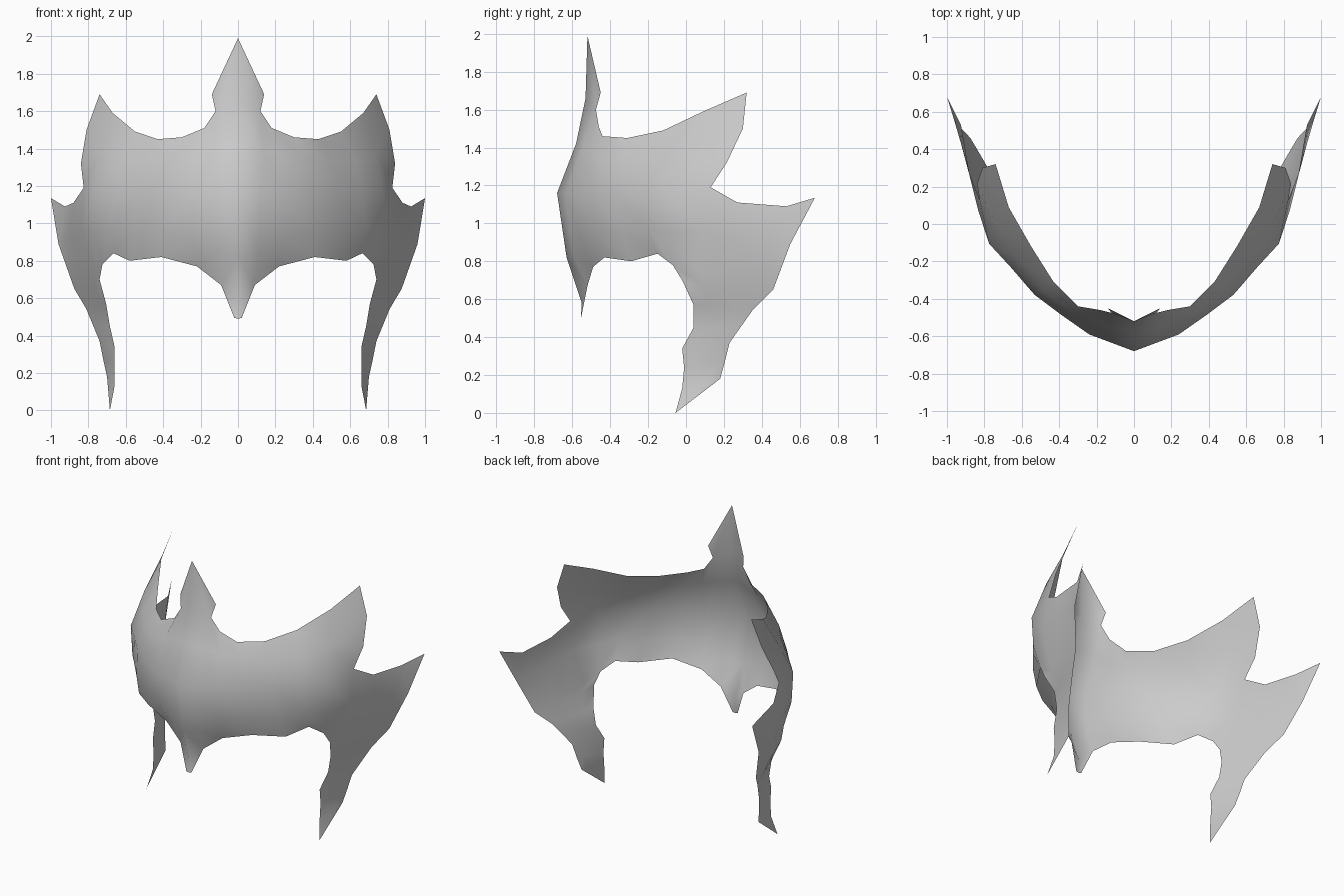
import bpy, bmesh
from mathutils import Vector

if "Cube" in bpy.data.objects:
    bpy.data.objects.remove(bpy.data.objects["Cube"])

# Half of a pointed tiara-like face guard, as one thin sheet, mirrored across x
bm = bmesh.new()
shared = {}


def vert(p):
    key = tuple(round(c, 4) for c in p)
    if key not in shared:
        shared[key] = bm.verts.new(key)
    return shared[key]


def loft(*chains):
    """Join neighbouring chains of points with quads; repeated points give triangles."""
    for a, b in zip(chains, chains[1:]):
        for i in range(len(a) - 1):
            ring = []
            for p in (a[i], a[i + 1], b[i + 1], b[i]):
                v = vert(p)
                if v not in ring:
                    ring.append(v)
            if len(ring) > 2:
                bm.faces.new(ring)


def span(a, b, n=4):
    return [tuple(Vector(a).lerp(Vector(b), i / n)) for i in range(n + 1)]


# Brow band: columns from the centre line outwards, each from top to bottom
band = [
    [(0, -.53, 1.66), (0, -.58, 1.42), (0, -.68, 1.16), (0, -.63, .82), (0, -.55, .58)],
    [(.12, -.475, 1.60), (.13, -.545, 1.40), (.12, -.635, 1.16), (.11, -.595, .84), (.09, -.52, .67)],
    [(.18, -.46, 1.51), (.22, -.515, 1.38), (.24, -.59, 1.16), (.24, -.555, .92), (.22, -.49, .77)],
    [(.30, -.44, 1.46), (.35, -.46, 1.35), (.39, -.485, 1.16), (.41, -.465, .95), (.41, -.43, .82)],
    [(.43, -.31, 1.45), (.49, -.35, 1.33), (.53, -.38, 1.16), (.565, -.34, .95), (.58, -.29, .80)],
    [(.55, -.12, 1.49), (.625, -.18, 1.34), (.66, -.23, 1.16), (.685, -.20, .97), (.665, -.15, .84)],
    [(.67, .09, 1.59), (.74, .0, 1.38), (.775, -.105, 1.16), (.765, -.10, .95), (.725, -.07, .78)],
]
loft(*band)

# Centre crest and nose point
loft([(0, -.52, 1.99), band[0][0]], [(.14, -.45, 1.69), band[1][0]])
loft([band[0][4], (0, -.555, .49)], [band[1][4], (.02, -.555, .495)])

# Upper side point
top6, mid6, low6, cheek6, edge6 = band[6]
notch = (.825, .13, 1.19)
loft([top6, mid6, mid6, low6],
     [(.74, .32, 1.69), (.81, .30, 1.50), (.84, .215, 1.32), notch])

# Rear side point
rear_low = (.875, .46, .65)
loft([low6, notch, (.88, .27, 1.11), (.925, .53, 1.09), (1, .68, 1.135)],
     [cheek6, (.835, .08, .96), (.885, .28, .93), (.925, .43, .91), (.96, .55, .89)],
     span(edge6, rear_low))

# Cheek prong, from its front edge to its rear edge
tip = (.685, -.055, 0)
loft(span(edge6, rear_low),
     span((.74, -.02, .70), (.845, .41, .60)),
     span((.705, .04, .57), (.81, .35, .54)),
     span((.685, .04, .45), (.775, .29, .455)),
     span((.66, -.02, .34), (.74, .23, .37)),
     span((.66, -.01, .24), (.72, .205, .27)),
     span((.66, -.02, .13), (.70, .18, .18)),
     span(tip, tip))

# Face the sheet outwards
bmesh.ops.recalc_face_normals(bm, faces=bm.faces[:])
if sum(f.normal.x - f.normal.y for f in bm.faces) < 0:
    bmesh.ops.reverse_faces(bm, faces=bm.faces[:])

mesh = bpy.data.meshes.new("face_guard")
bm.to_mesh(mesh)
bm.free()
guard = bpy.data.objects.new("face_guard", mesh)
bpy.context.collection.objects.link(guard)
for poly in mesh.polygons:
    poly.use_smooth = True
mirror = guard.modifiers.new("mirror", 'MIRROR')
mirror.use_mirror_merge = True
mirror.merge_threshold = 0.001

# Plain grey metal
grey = bpy.data.materials.new("light_grey")
grey.diffuse_color = (.6, .6, .6, 1)
grey.use_nodes = True
grey.node_tree.nodes["Principled BSDF"].inputs["Base Color"].default_value = grey.diffuse_color
mesh.materials.append(grey)
